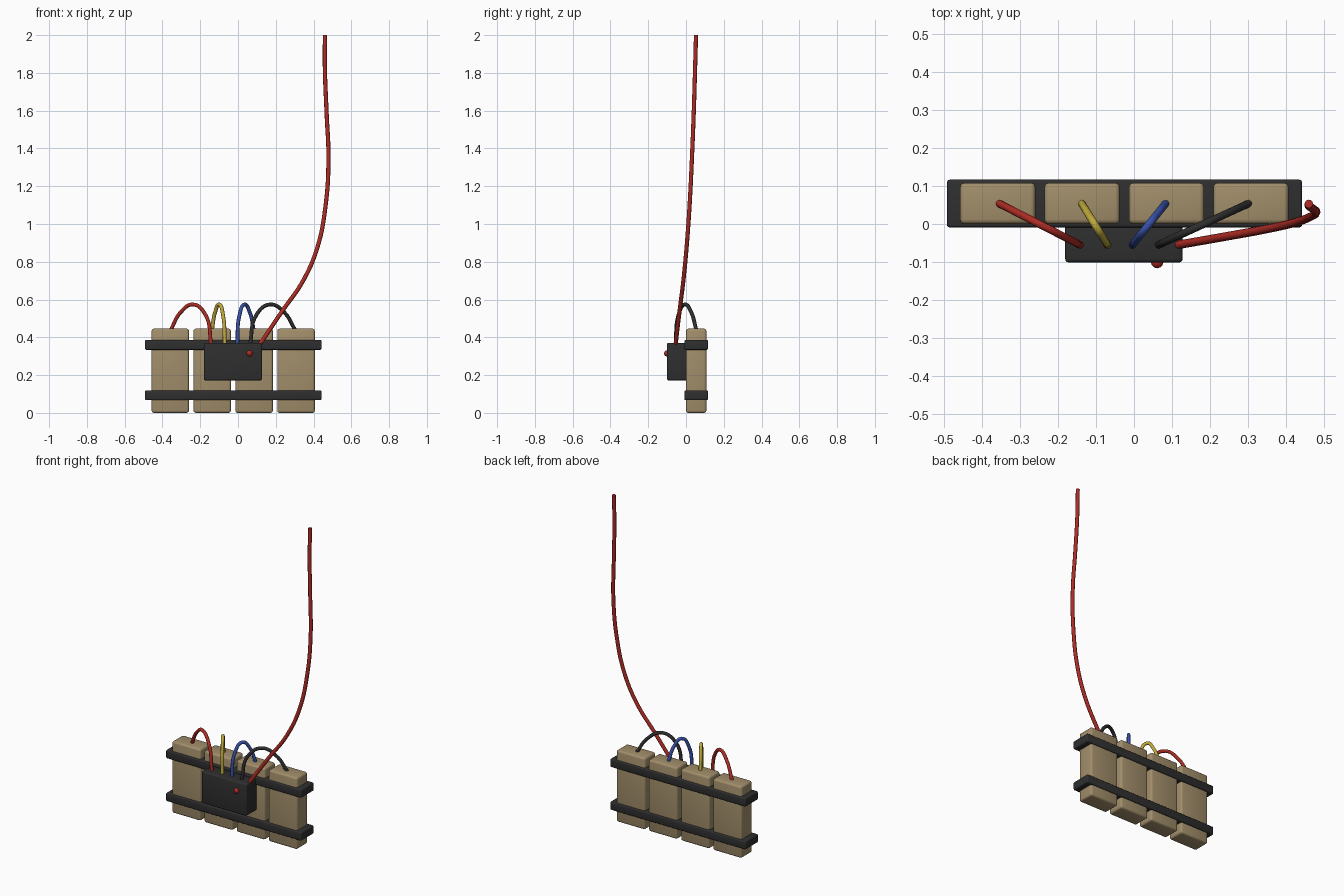
import bpy
import math

if "Cube" in bpy.data.objects:
    bpy.data.objects.remove(bpy.data.objects["Cube"])


def material(name, rgb):
    m = bpy.data.materials.new(name)
    m.diffuse_color = (*rgb, 1)
    m.use_nodes = True
    m.node_tree.nodes["Principled BSDF"].inputs["Base Color"].default_value = m.diffuse_color
    return m


TAN = material("tan wrap", (0.36, 0.27, 0.145))
DARK = material("dark grey", (0.028, 0.028, 0.028))
RED = material("red", (0.42, 0.025, 0.018))
YELLOW = material("yellow", (0.52, 0.40, 0.045))
BLUE = material("blue", (0.04, 0.085, 0.40))


def box(name, lo, hi, mat, bevel):
    """Rounded box between two corners."""
    bpy.ops.mesh.primitive_cube_add(size=1, location=[(a + b) / 2 for a, b in zip(lo, hi)])
    ob = bpy.context.object
    ob.name = name
    ob.scale = [b - a for a, b in zip(lo, hi)]
    bpy.ops.object.transform_apply(location=False, rotation=False, scale=True)
    mod = ob.modifiers.new("rounding", 'BEVEL')
    mod.width = bevel
    mod.segments = 3
    bpy.ops.object.modifier_apply(modifier=mod.name)
    bpy.ops.object.shade_smooth_by_angle(angle=math.radians(35))
    ob.data.materials.append(mat)
    return ob


def wire(name, points, radius, mat):
    """Round tube through the given points."""
    cu = bpy.data.curves.new(name, 'CURVE')
    cu.dimensions = '3D'
    cu.bevel_depth = radius
    cu.bevel_resolution = 3
    cu.resolution_u = 8
    cu.use_fill_caps = True
    sp = cu.splines.new('BEZIER')
    sp.bezier_points.add(len(points) - 1)
    for bp, p in zip(sp.bezier_points, points):
        bp.co = p
        bp.handle_left_type = bp.handle_right_type = 'AUTO'
    cu.materials.append(mat)
    ob = bpy.data.objects.new(name, cu)
    bpy.context.collection.objects.link(ob)
    bpy.ops.object.select_all(action='DESELECT')
    ob.select_set(True)
    bpy.context.view_layer.objects.active = ob
    bpy.ops.object.convert(target='MESH')
    bpy.ops.object.shade_smooth_by_angle(angle=math.radians(50))


# Four wrapped blocks
for i in range(4):
    cx = -0.0255 + (i - 1.5) * 0.222
    box(f"block_{i + 1}", (cx - 0.099, 0.0, 0.0), (cx + 0.099, 0.108, 0.446), TAN, 0.012)

# Two straps around the blocks
for name, z0, z1 in (("lower_strap", 0.067, 0.119), ("upper_strap", 0.334, 0.386)):
    box(name, (-0.492, -0.009, z0), (0.442, 0.1165, z1), DARK, 0.007)

# Control box with a red lamp
box("control_box", (-0.181, -0.101, 0.172), (0.128, 0.005, 0.371), DARK, 0.009)
bpy.ops.mesh.primitive_uv_sphere_add(segments=12, ring_count=6, radius=0.0165,
                                     location=(0.061, -0.1, 0.315),
                                     rotation=(math.pi / 2, 0, 0))
lamp = bpy.context.object
lamp.name = "lamp"
lamp.data.materials.append(RED)
bpy.ops.object.shade_smooth()

# Short looping wires from block tops to the control box
ARC = ((0, 0.437), (0.25, 0.533), (0.56, 0.574), (0.87, 0.515), (1, 0.365))
for name, xa, xb, mat in (("red_wire", -0.357, -0.142, RED),
                          ("yellow_wire", -0.138, -0.07, YELLOW),
                          ("blue_wire", 0.084, -0.004, BLUE),
                          ("black_wire", 0.304, 0.064, DARK)):
    wire(name, [(xa + (xb - xa) * f, 0.055 - 0.11 * f, z) for f, z in ARC], 0.01, mat)

# Long lead rising from the control box
wire("long_lead", [(0.115, -0.055, 0.362), (0.235, -0.034, 0.54), (0.345, -0.014, 0.70),
                   (0.42, 0.003, 0.875), (0.464, 0.019, 1.10), (0.479, 0.031, 1.34),
                   (0.469, 0.041, 1.59), (0.46, 0.048, 1.82), (0.46, 0.053, 2.0)],
     0.0112, RED)
